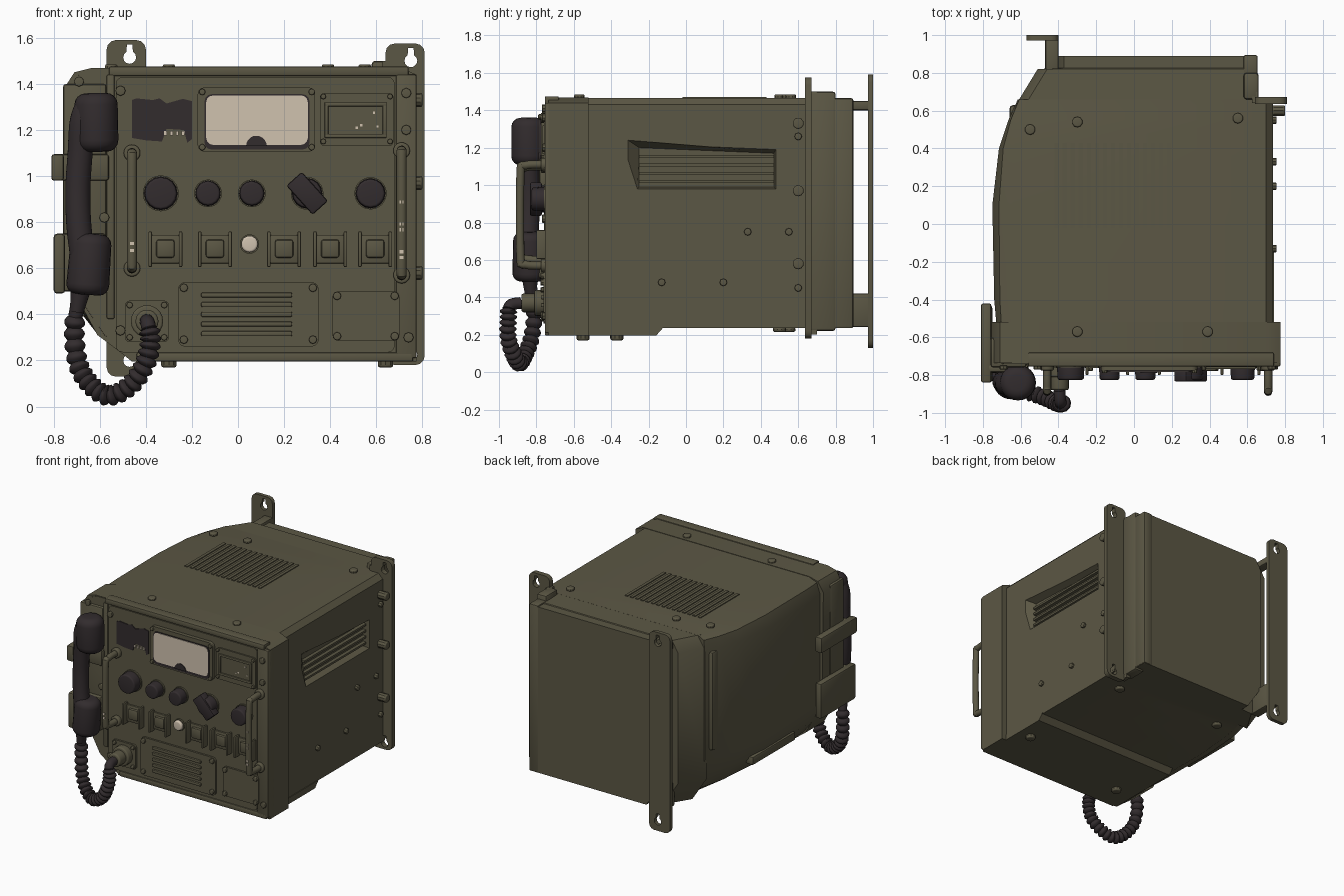
import bpy, bmesh, math
from mathutils import Vector, Matrix

if "Cube" in bpy.data.objects:
    bpy.data.objects.remove(bpy.data.objects["Cube"])


def material(name, rgb):
    m = bpy.data.materials.new(name)
    m.diffuse_color = (*rgb, 1)
    m.use_nodes = True
    m.node_tree.nodes["Principled BSDF"].inputs["Base Color"].default_value = m.diffuse_color
    return m


OLIVE = material("olive_paint", (0.105, 0.095, 0.058))
BLACK = material("black_rubber", (0.032, 0.025, 0.027))
CREAM = material("cream_glass", (0.63, 0.54, 0.43))
F = -0.74  # front face depth


def finish(name, bm, mat):
    bmesh.ops.recalc_face_normals(bm, faces=bm.faces)
    me = bpy.data.meshes.new(name)
    bm.to_mesh(me)
    bm.free()
    me.materials.append(mat)
    o = bpy.data.objects.new(name, me)
    bpy.context.collection.objects.link(o)
    return o


def box(name, x, y, z, mat=OLIVE, bevel=0.0):
    bm = bmesh.new()
    bmesh.ops.create_cube(bm, size=1)
    for v in bm.verts:
        v.co = [(a + b) / 2 + c * (b - a) for (a, b), c in zip((x, y, z), v.co)]
    if bevel:
        bmesh.ops.bevel(bm, geom=bm.edges[:], offset=bevel, segments=2, affect='EDGES', profile=0.5)
    return finish(name, bm, mat)


def cyl(name, a, b, r, mat=OLIVE, r2=None, n=20, bevel=0.0):
    a, b = Vector(a), Vector(b)
    bm = bmesh.new()
    rot = (b - a).to_track_quat('Z', 'Y').to_matrix().to_4x4()
    bmesh.ops.create_cone(bm, cap_ends=True, segments=n, radius1=r, radius2=r if r2 is None else r2,
                          depth=(b - a).length, matrix=Matrix.Translation((a + b) / 2) @ rot)
    if bevel:
        rim = [e for e in bm.edges if any(len(f.verts) > 4 for f in e.link_faces)]
        bmesh.ops.bevel(bm, geom=rim, offset=bevel, segments=4, affect='EDGES', profile=0.5)
    return finish(name, bm, mat)


def loft(name, rings, mat=OLIVE):
    bm = bmesh.new()
    vs = [[bm.verts.new(p) for p in r] for r in rings]
    n = len(vs[0])
    for a, b in zip(vs, vs[1:]):
        for i in range(n):
            bm.faces.new((a[i], a[(i + 1) % n], b[(i + 1) % n], b[i]))
    bm.faces.new(vs[0])
    bm.faces.new(vs[-1])
    return finish(name, bm, mat)


def prism(name, pts, y0, y1, mat=OLIVE):
    return loft(name, [[(x, y, z) for x, z in pts] for y in (y0, y1)], mat)


def rounded(x0, x1, z0, z1, r):
    pts = []
    for cx, cz, s in ((x1 - r, z1 - r, 0), (x0 + r, z1 - r, 1), (x0 + r, z0 + r, 2), (x1 - r, z0 + r, 3)):
        for k in range(4):
            t = math.pi / 2 * (s + k / 3)
            pts.append((cx + r * math.cos(t), cz + r * math.sin(t)))
    return pts


def catmull(pts, steps):
    p = [Vector(q) for q in (pts[0], *pts, pts[-1])]
    out = []
    for i in range(1, len(p) - 2):
        a, b, c, d = p[i - 1:i + 3]
        for k in range(steps):
            t = k / steps
            out.append(0.5 * (2 * b + (c - a) * t + (2 * a - 5 * b + 4 * c - d) * t * t
                              + (3 * b - a - 3 * c + d) * t ** 3))
    return out + [p[-1]]


def tube(name, path, radius, mat=OLIVE, n=12):
    """Sweep a circle along a path; radius is a function of the point index."""
    rings, side = [], Vector((0.3, -0.9, 0.2))
    for i, p in enumerate(path):
        d = (path[min(i + 1, len(path) - 1)] - path[max(i - 1, 0)]).normalized()
        side = (side - d * side.dot(d)).normalized()
        up = d.cross(side)
        rings.append([p + radius(i) * (side * math.cos(t) + up * math.sin(t))
                      for t in (2 * math.pi * k / n for k in range(n))])
    return loft(name, rings, mat)


def cut(target, cutter):
    m = target.modifiers.new("cut", 'BOOLEAN')
    m.object, m.solver = cutter, 'EXACT'
    cutter.hide_render = True
    cutter.hide_set(True)


def screws(name, pts, y=F, r=0.018):
    for x, z in pts:
        cyl(name, (x, y, z), (x, y - 0.02, z), r, n=8, bevel=0.005)


# case: right wall straight, left wall bulging and curving in toward the back
rings = []
for y, left, top in ((F, -.71, -.63), (-.4, -.74, -.64), (.1, -.75, -.64), (.4, -.715, -.63),
                     (.55, -.665, -.60), (.66, -.615, -.56)):
    k = left + .74
    rings.append([(x, y, z) for x, z in (
        (top, 1.465), (.70, 1.465), (.735, 1.43), (.735, .235), (-.48 + k * .5, .235), (-.60 + k * .7, .31),
        (-.69 + k, .43), (left, .56), (left, 1.36), ((left + top) / 2 - .02, 1.44))])
case = loft("case", rings)
loft("case_back", [[(x, y, z) for x, z in ((l + .05, zt), (.65, zt), (.65, .235), (l + .12, .235),
                                           (l, .42), (l, zt - .08))]
                   for y, l, zt in ((.64, -.62, 1.465), (.82, -.51, 1.46), (.825, -.42, 1.455), (.89, -.42, 1.455))])
box("back_corner_post", (.58, .66), (.66, .80), (.22, 1.50), bevel=.015)
box("back_corner_cap", (.58, .655), (.78, .895), (.235, 1.465), bevel=.012)

# side vent recess with slats
cut(case, loft("vent_cutter", [
    [(.78, -.37, 1.28), (.78, -.27, .97), (.78, .49, .97), (.78, .49, 1.21)],
    [(.69, -.25, 1.20), (.69, -.25, .99), (.69, .47, .99), (.69, .47, 1.17)]]))
for i in range(4):
    z = 1.01 + i * .045
    box("side_vent_slat", (.68, .715), (-.25, .47), (z, z + .015))

# top vent slats, top bolts and foot bolts
for i in range(15):
    x = -.42 + i * .0425
    box("top_vent_slat", (x, x + .022), (-.02, .43), (1.46, 1.471))
for x, y in ((-.30, .54), (.55, .56), (-.30, -.57), (.39, -.57), (-.55, .5)):
    cyl("top_bolt", (x, y, 1.46), (x, y, 1.485), .028, n=10, bevel=.008)
for x, y in ((-.30, -.55), (.64, -.37), (-.3, .55), (.55, .5)):
    cyl("foot_bolt", (x, y, .24), (x, y, .17 if y < 0 else .215), .035, n=10, bevel=.01)
loft("bottom_cover", [[(x, y, z) for x in (-.46, .74) for y in ((F, b) if x < 0 else (b, F))]
                      for z, b in ((.24, -.12), (.195, -.16))])

# side wall bolts, left rail and hinge
for y, z in ((-.62, .55), (-.13, .48), (.2, .48), (.33, .75), (.55, .75), (.6, .45), (.6, 1.26), (-.7, .55)):
    cyl("side_bolt", (.73, y, z), (.755, y, z), .02, n=8, bevel=.006)
for z in (.58, .97, 1.33):
    cyl("flange_bolt", (.73, .6, z), (.80, .6, z), .03, n=10, bevel=.008)
box("left_rail", (-.72, -.66), (-.25, .25), (.39, .45), bevel=.01)
box("left_back_hinge", (-.66, -.59), (.55, .63), (.62, 1.35), bevel=.02)

# front bezel
bezel = [(-.64, 1.468), (.71, 1.468), (.775, 1.44), (.775, .195), (-.46, .195), (-.51, .235), (-.61, .31),
         (-.67, .42), (-.745, .54), (-.755, 1.38), (-.71, 1.45)]
prism("front_bezel", bezel, -.735, -.52)
prism("front_panel", rounded(-.53, .68, .235, 1.43, .03), F - .008, -.7)
box("bezel_top_lip", (-.56, .74), (F - .015, -.68), (1.435, 1.475), bevel=.008)
box("bezel_bottom_lip", (-.44, .76), (F - .015, -.68), (.195, .235), bevel=.008)
for x0, x1 in ((-.57, -.535), (.685, .775)):
    box("bezel_side_lip", (x0, x1), (F - .015, -.68), (.38 if x0 < 0 else .21, 1.44), bevel=.008)
screws("bezel_screw", [(-.51, 1.37), (.73, 1.36), (-.58, .82), (.74, .30), (.73, 1.2), (-.69, 1.41), (-.51, .33)],
       F - .01, .022)


# mounting brackets with keyholes
def keyholes(plate, x, zs, y):
    for z in zs:
        pts = [(x + .028 * math.sin(t), z - .028 * math.cos(t)) for t in
               (math.radians(a) for a in range(-150, 151, 30))]
        pts += [(x + .012, z + .055), (x - .012, z + .055)]
        cut(plate, prism("keyhole_cutter", pts, y - .1, y + .1))


rear = prism("rear_bracket", rounded(-.57, -.40, .13, 1.59, .04), .972, 1.0)
keyholes(rear, -.47, (1.515, .2), .985)
for z0, z1 in ((1.40, 1.45), (.24, .42)):
    box("rear_bracket_web", (-.47, -.40), (.80, .99), (z0, z1), bevel=.01)
side = prism("side_bracket", rounded(.64, .81, .18, 1.575, .04), .635, .672)
keyholes(side, .75, (1.50, .225), .65)
box("side_bracket_fold", (.625, .655), (.64, .70), (.2, 1.50))

# nameplate and meter window
prism("nameplate", [(-.46, 1.33), (-.44, 1.337), (-.37, 1.33), (-.34, 1.337), (-.31, 1.315), (-.24, 1.335),
                    (-.20, 1.325), (-.20, 1.16), (-.22, 1.145), (-.235, 1.20), (-.31, 1.205), (-.33, 1.15),
                    (-.40, 1.155), (-.46, 1.165)], F - .014, F, BLACK)
for x in (-.32, -.295, -.27, -.245):
    box("nameplate_mark", (x, x + .012), (F - .016, F), (1.175, 1.195), CREAM)
prism("window_frame", rounded(-.175, .335, 1.105, 1.385, .03), F - .035, F)
prism("window_shadow", rounded(-.145, .31, 1.115, 1.355, .03), F - .040, F, BLACK)
prism("window_glass", rounded(-.138, .303, 1.135, 1.35, .03), F - .044, F, CREAM)
prism("window_dial", [(.08 + .045 * math.cos(math.pi * k / 10), 1.13 + .045 * math.sin(math.pi * k / 10))
                      for k in range(11)], F - .049, F, BLACK)
screws("window_screw", [(x, z) for x in (-.155, .32) for z in (1.125, 1.365)], F - .03, .014)

# data panel: four raised bars round a field
prism("data_panel", rounded(.355, .675, 1.13, 1.36, .02), F - .018, F)
for xa, xb, za, zb in ((.375, .645, 1.165, 1.183), (.375, .645, 1.302, 1.32),
                       (.375, .393, 1.165, 1.32), (.627, .645, 1.165, 1.32)):
    box("data_panel_frame", (xa, xb), (F - .028, F), (za, zb), bevel=.005)
for x, z in ((.51, 1.205), (.53, 1.215), (.585, 1.27), (.60, 1.21)):
    box("data_panel_mark", (x, x + .01), (F - .020, F), (z, z + .01), CREAM)
screws("data_panel_screw", [(x, z) for x in (.37, .66) for z in (1.15, 1.345)], F - .015, .012)

# knobs
for x, r in ((-.335, .074), (-.13, .056), (.06, .056), (.30, .067), (.575, .066)):
    cyl("knob_collar", (x, F, .925), (x, F - .02, .925), r + .004, n=24)
    cyl("knob", (x, F, .925), (x, F - .085, .925), r, BLACK, r * .93, 16, .01)
bar = box("knob_pointer", (-.045, .045), (F - .095, F - .03), (-.085, .085), BLACK, .01)
bar.matrix_world = Matrix.Translation((.30, 0, .925)) @ Matrix.Rotation(math.radians(-42), 4, 'Y')

# guarded switches and lamp
for x in (-.315, -.10, .20, .40, .595):
    box("switch_base", (x - .06, x + .06), (F - .02, F), (.62, .745), bevel=.006)
    box("switch_rocker", (x - .04, x + .04), (F - .038, F), (.645, .725), bevel=.012)
    for s in (-.066, .066):
        box("switch_guard", (x + s - .008, x + s + .008), (F - .06, F), (.605, .76), bevel=.006)
cyl("lamp_collar", (.05, F, .705), (.05, F - .02, .705), .042)
cyl("lamp", (.05, F, .705), (.05, F - .04, .705), .036, CREAM, bevel=.01)

# speaker panel with louvres and small cover panel
prism("speaker_panel", rounded(-.26, .35, .26, .54, .03), F - .022, F)
for i in range(5):
    z = .305 + i * .042
    box("speaker_louvre", (-.16, .235), (F - .036, F), (z, z + .022), bevel=.006)
screws("speaker_screw", [(x, z) for x in (-.235, .325) for z in (.29, .515)], F - .018)
prism("cover_panel", rounded(.41, .70, .285, .50, .025), F - .022, F)
screws("cover_screw", [(x, z) for x in (.43, .68) for z in (.305, .48)], F - .018)

# cord socket
prism("socket_plate", rounded(-.49, -.30, .28, .46, .02), F - .022, F)
screws("socket_screw", [(x, z) for x in (-.47, -.32) for z in (.30, .44)], F - .018, .014)
cyl("socket_ring", (-.395, F, .37), (-.395, F - .07, .37), .07, bevel=.01)
cyl("socket_plug", (-.395, F, .37), (-.395, F - .14, .37), .05, bevel=.012)

# front handles with worn marks
for x, z0, z1 in ((-.46, .60, 1.10), (.71, .57, 1.11)):
    tube("front_handle", catmull([(x, F, z0), (x, F - .12, z0 + .005), (x, F - .145, z0 + .05), (x, F - .145, z1 - .05),
                                  (x, F - .12, z1 - .005), (x, F, z1)], 5), lambda i: .022)
    for z in (z0, z1):
        cyl("handle_foot", (x, F, z), (x, F - .035, z), .036, bevel=.008)
for x, z in ((.71, .64), (.71, .665), (.71, .76), (.71, .785), (.71, .88), (-.46, .67), (-.46, .70)):
    box("handle_mark", (x - .009, x + .009), (F - .169, F - .162), (z, z + .014), CREAM)

# handset cradle
box("cradle_back", (-.76, -.57), (F - .02, -.6), (.50, 1.40), bevel=.015)
box("cradle_clip", (-.81, -.755), (F - .10, -.42), (.98, 1.095), bevel=.012)
box("cradle_clip_arm", (-.81, -.56), (F - .045, F), (.98, 1.095), bevel=.012)
box("cradle_cup", (-.80, -.75), (F - .10, -.43), (.49, .75), bevel=.015)
box("cradle_cup_base", (-.79, -.57), (F - .05, F), (.50, .75), bevel=.015)

# handset
grip = catmull([(-.64, -.84, 1.33), (-.675, -.85, 1.24), (-.685, -.84, 1.10), (-.695, -.835, .94), (-.69, -.84, .78),
                (-.67, -.85, .62), (-.66, -.85, .52)], 5)
tube("handset_grip", grip, lambda i: .03 if i in (0, len(grip) - 1) else .055, BLACK, 16)
cyl("handset_earpiece", (-.612, -.84, 1.105), (-.617, -.84, 1.36), .094, BLACK, .094, 24, .05)
cyl("handset_mouthpiece", (-.655, -.835, .485), (-.635, -.835, .75), .094, BLACK, .088, 24, .045)
cyl("handset_cord_boot", (-.68, -.835, .52), (-.70, -.83, .41), .045, BLACK, .03)

# coiled cord
cord = catmull([(-.69, -.83, .47), (-.71, -.81, .34), (-.695, -.825, .19), (-.64, -.86, .095), (-.56, -.89, .048),
                (-.47, -.92, .09), (-.405, -.95, .18), (-.38, -.95, .28), (-.39, -.94, .355), (-.395, -.88, .37)], 24)
tube("coiled_cord", cord, lambda i: .032 if i > 185 or i < 16 else .031 + .016 * abs(math.sin(i * math.pi / 8)),
     BLACK, 12)

# smooth the rounded parts, keeping hard edges
for o in bpy.context.scene.objects:
    if o.type == 'MESH' and not o.hide_render:
        o.select_set(True)
        bpy.context.view_layer.objects.active = o
bpy.ops.object.shade_smooth_by_angle(angle=math.radians(35))
